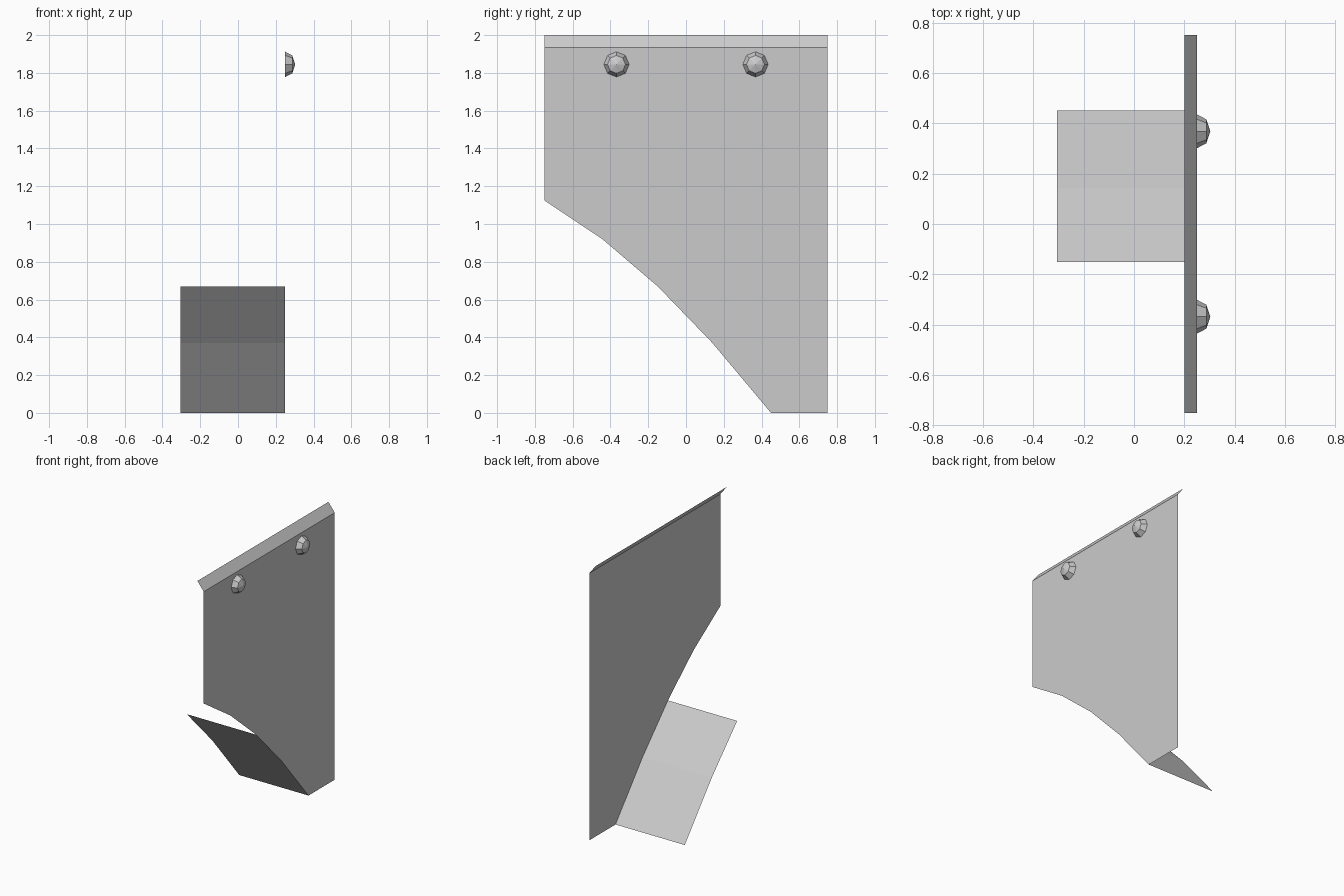
import bpy, bmesh, math

if "Cube" in bpy.data.objects:
    bpy.data.objects.remove(bpy.data.objects["Cube"])

grey = bpy.data.materials.new("light_grey")
grey.diffuse_color = (0.6, 0.6, 0.6, 1)
grey.use_nodes = True
grey.node_tree.nodes["Principled BSDF"].inputs["Base Color"].default_value = grey.diffuse_color


def make(name, verts, faces):
    mesh = bpy.data.meshes.new(name)
    mesh.from_pydata(verts, [], faces)
    mesh.materials.append(grey)
    obj = bpy.data.objects.new(name, mesh)
    bpy.context.collection.objects.link(obj)
    return obj


X, BACK = 0.25, -0.305          # panel plane and inner edge of the flap
HALF, FOLD = 0.75, 1.935        # half width and height of the fold
curve = [(0.45, 0), (0.14, 0.37), (-0.15, 0.67), (-0.445, 0.922), (-HALF, 1.125)]

# Side panel with its lower edge cut along the curve
outline = [(-HALF, FOLD)] + curve[::-1] + [(HALF, 0), (HALF, FOLD)]
make("side_panel", [(X, y, z) for y, z in outline], [range(len(outline))])

# Folded lip leaning inward at the top
make("top_lip", [(X, -HALF, FOLD), (X, HALF, FOLD), (0.2, HALF, 2), (0.2, -HALF, 2)],
     [(0, 1, 2, 3)])

# Bent flap following the first part of the curve
verts = [(x, y, z) for y, z in curve[:3] for x in (X, BACK)]
make("bottom_flap", verts, [(0, 2, 3, 1), (2, 4, 5, 3)])

# Faceted domed bolts
R, H, N = 0.067, 0.053, 8
for name, cy in (("front_bolt", -0.368), ("rear_bolt", 0.368)):
    verts = []
    for tilt in (0, math.pi / 4):
        for i in range(N):
            a = 2 * math.pi * i / N
            r = R * math.cos(tilt)
            verts.append((X + H * math.sin(tilt), cy + r * math.cos(a), 1.845 + r * math.sin(a)))
    verts.append((X + H, cy, 1.845))
    faces = []
    for i in range(N):
        j = (i + 1) % N
        faces += [(i, j, N + j, N + i), (N + i, N + j, 2 * N)]
    make(name, verts, faces)
